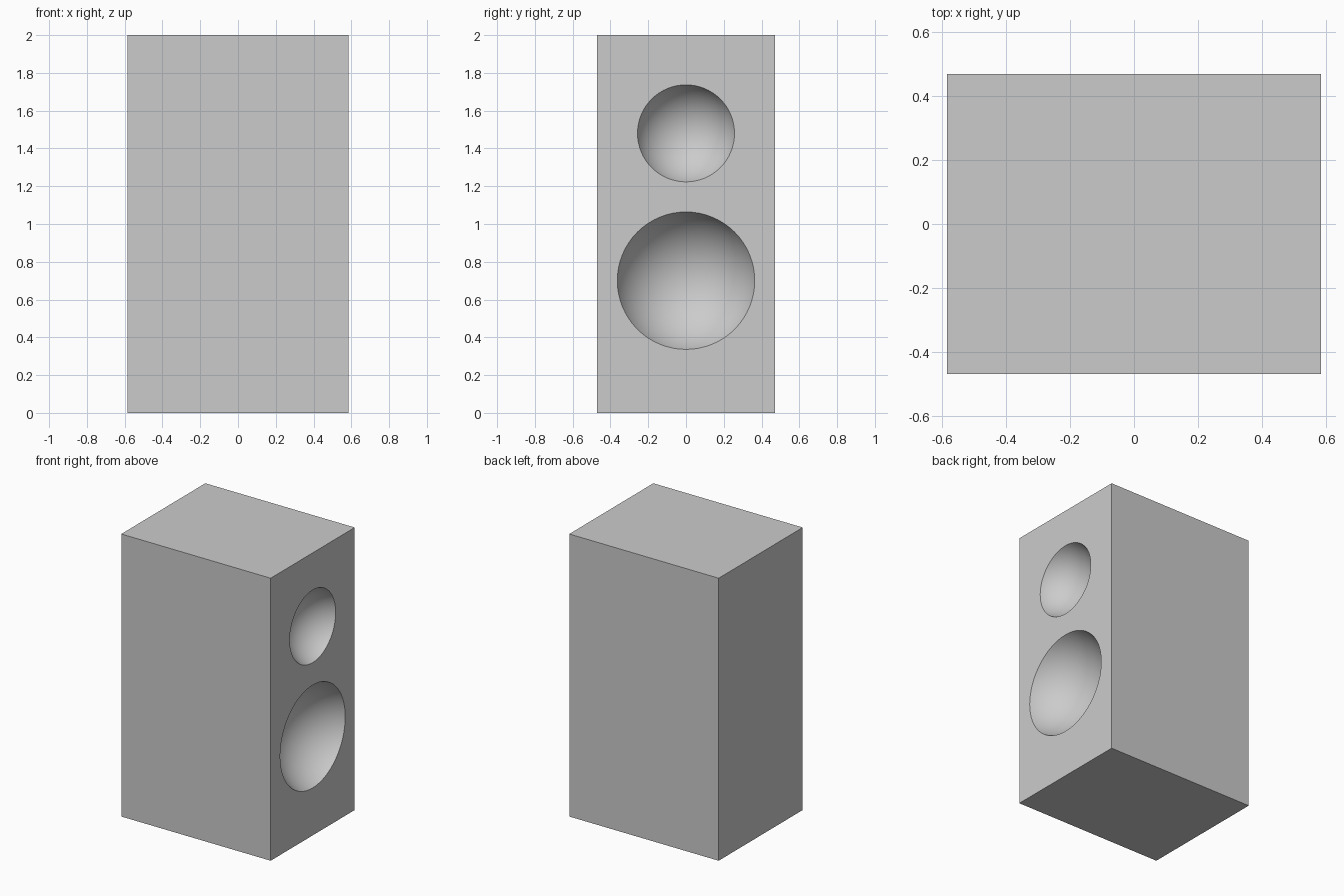
import bpy
from math import pi, sqrt

if "Cube" in bpy.data.objects:
    bpy.data.objects.remove(bpy.data.objects["Cube"])

WIDTH, DEPTH, HEIGHT = 1.17, 0.94, 2.0
RIM_SINE = 0.92  # rim radius / bowl sphere radius

# Cabinet box
bpy.ops.mesh.primitive_cube_add(size=1, location=(0, 0, HEIGHT / 2))
cabinet = bpy.context.object
cabinet.name = "speaker_cabinet"
cabinet.scale = (WIDTH, DEPTH, HEIGHT)
bpy.ops.object.transform_apply(location=True, rotation=False, scale=True)


def carve_bowl(name, z, rim_radius):
    """Sink a round dish of the given rim radius into the +x face."""
    radius = rim_radius / RIM_SINE
    offset = sqrt(radius ** 2 - rim_radius ** 2)
    bpy.ops.mesh.primitive_uv_sphere_add(
        segments=64, ring_count=48, radius=radius,
        location=(WIDTH / 2 + offset, 0, z), rotation=(0, pi / 2, 0))
    cutter = bpy.context.object
    cutter.name = name
    cutter.hide_render = True
    mod = cabinet.modifiers.new(name, 'BOOLEAN')
    mod.operation = 'DIFFERENCE'
    mod.solver = 'EXACT'
    mod.object = cutter
    bpy.ops.object.select_all(action='DESELECT')
    bpy.context.view_layer.objects.active = cabinet
    cabinet.select_set(True)
    bpy.ops.object.modifier_apply(modifier=mod.name)
    bpy.data.objects.remove(cutter, do_unlink=True)


# Tweeter and woofer dishes
carve_bowl("tweeter_cutter", 1.48, 0.257)
carve_bowl("woofer_cutter", 0.70, 0.364)

# Smooth dishes, crisp rims and corners
bpy.ops.object.shade_smooth_by_angle(angle=pi / 6)
